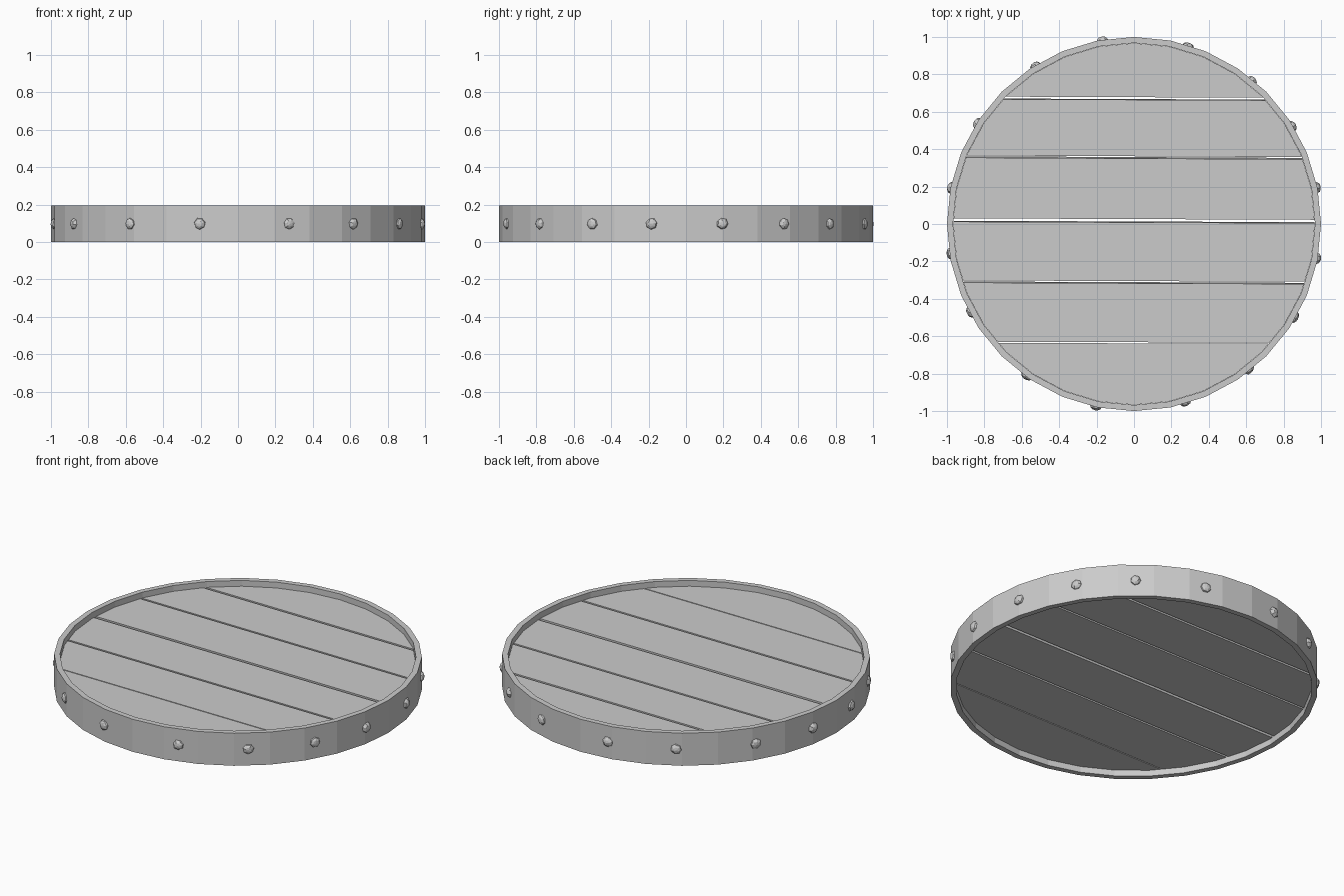
import bpy, bmesh, math, random
from mathutils import Vector, Matrix

if "Cube" in bpy.data.objects:
    bpy.data.objects.remove(bpy.data.objects["Cube"])

random.seed(4)
SIDES, HEIGHT, MID = 32, 0.195, 0.098
R_OUT, R_IN = 1.0, 0.968


def finish(bm, name):
    bmesh.ops.recalc_face_normals(bm, faces=bm.faces)
    mesh = bpy.data.meshes.new(name)
    bm.to_mesh(mesh)
    bm.free()
    obj = bpy.data.objects.new(name, mesh)
    bpy.context.collection.objects.link(obj)
    return obj


# Hoop: rectangular section swept around 32 flat sides
bm = bmesh.new()
section = [(R_OUT, 0), (R_OUT, HEIGHT), (R_IN, HEIGHT), (R_IN, 0)]
rings = []
for i in range(SIDES):
    a = 2 * math.pi * i / SIDES
    rings.append([bm.verts.new((r * math.cos(a), r * math.sin(a), z)) for r, z in section])
for i in range(SIDES):
    p, q = rings[i], rings[(i + 1) % SIDES]
    for j in range(4):
        k = (j + 1) % 4
        bm.faces.new((p[j], q[j], q[k], p[k]))
finish(bm, "hoop")


# Planks: a disc cut between two slightly skewed planes
def cut(bm, y, skew, lean, side):
    normal = Vector((-skew, 1, lean)) * side
    res = bmesh.ops.bisect_plane(bm, geom=bm.verts[:] + bm.edges[:] + bm.faces[:],
                                 plane_co=(0, y, MID), plane_no=normal, clear_outer=True)
    edges = [e for e in res["geom_cut"] if isinstance(e, bmesh.types.BMEdge)]
    bmesh.ops.contextual_create(bm, geom=edges)


# gap centre y, skew, half gap, lean
gaps = [(-0.635, -0.003, 0.003, 0.0), (-0.308, -0.004, 0.006, 0.05),
        (0.02, -0.004, 0.009, 0.04), (0.36, -0.005, 0.006, 0.06),
        (0.673, -0.004, 0.007, 0.03)]
for n in range(6):
    bm = bmesh.new()
    bmesh.ops.create_cone(bm, cap_ends=True, segments=SIDES, radius1=R_IN - 0.001,
                          radius2=R_IN - 0.001, depth=0.125,
                          matrix=Matrix.Translation((0, 0, MID)))
    # align disc corners with the hoop corners
    if n > 0:
        y, s, g, l = gaps[n - 1]
        cut(bm, y + g, s, l, -1)
    if n < 5:
        y, s, g, l = gaps[n]
        cut(bm, y - g, s, l, 1)
    finish(bm, f"plank_{n + 1}")

# Rivets: flattened, slightly uneven faceted domes around the hoop
spots = [(0.98, 0.195), (0.85, 0.525), (0.63, 0.765), (0.29, 0.955),
         (-0.17, 0.985), (-0.53, 0.85), (-0.84, 0.54), (-0.98, 0.195),
         (-0.985, -0.16), (-0.88, -0.475), (-0.58, -0.82), (-0.205, -0.98),
         (0.275, -0.96), (0.615, -0.78), (0.86, -0.5), (0.98, -0.185)]
for n, (x, y) in enumerate(spots):
    a = math.atan2(y, x)
    # distance from the centre to the flat hoop side at this angle
    step = 2 * math.pi / SIDES
    r = R_OUT * math.cos(step / 2) / math.cos(a % step - step / 2)
    bm = bmesh.new()
    bmesh.ops.create_uvsphere(bm, u_segments=7, v_segments=6, radius=1)
    for v in bm.verts:
        v.co *= random.uniform(0.93, 1.05)
    bm.transform(Matrix.Translation((r - 0.003, 0, 0))
                 @ Matrix.Rotation(math.pi / 2, 4, 'Y')
                 @ Matrix.Diagonal((0.032, 0.032, 0.021, 1))
                 @ Matrix.Rotation(random.uniform(0, 6.28), 4, 'Z'))
    bm.transform(Matrix.Translation((0, 0, MID)) @ Matrix.Rotation(a, 4, 'Z'))
    finish(bm, f"rivet_{n + 1}")
